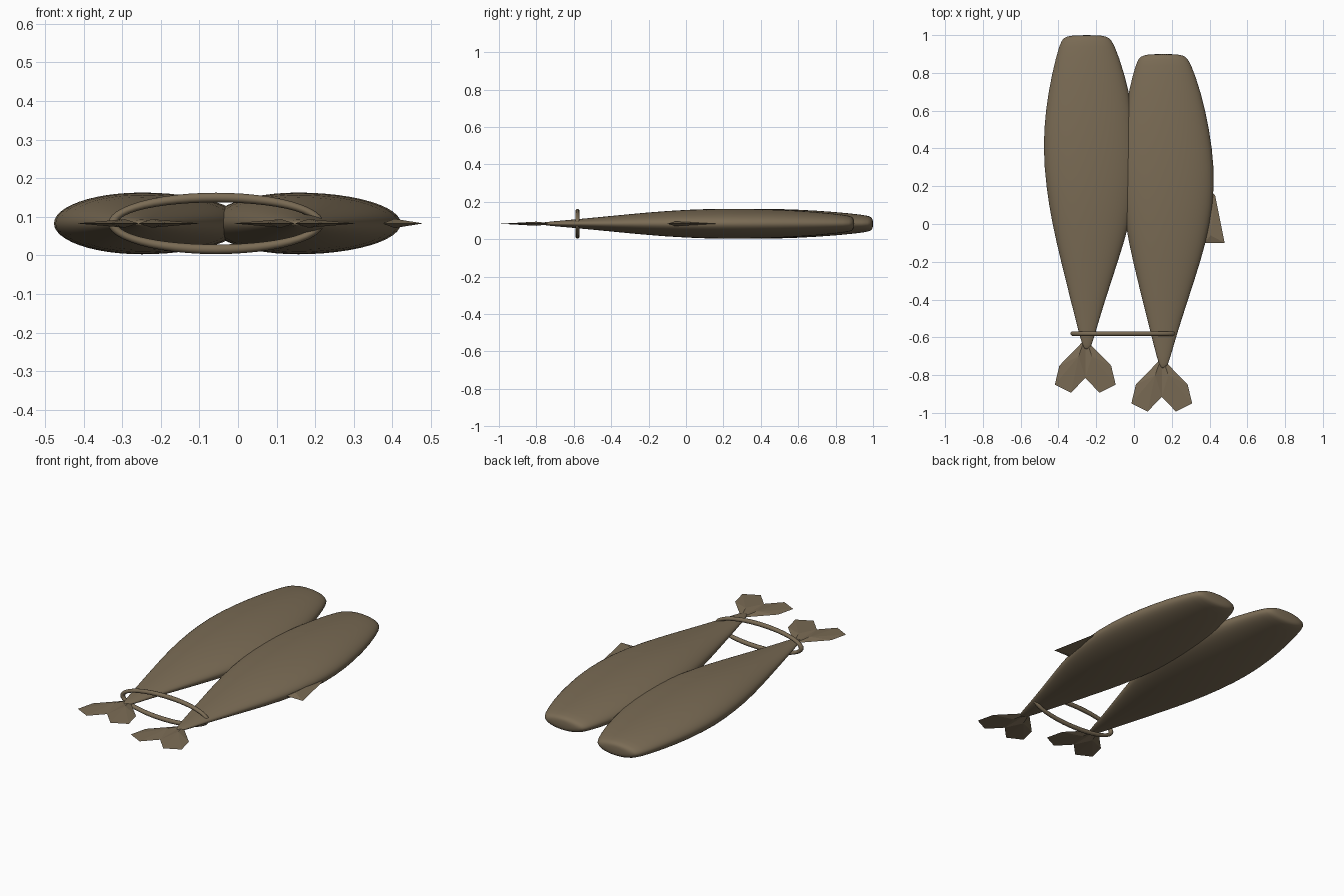
import bpy, bmesh, math

old = bpy.data.objects.get("Cube")
if old:
    bpy.data.objects.remove(old, do_unlink=True)

MID = 0.083  # height of the central plane
brown = bpy.data.materials.new("fish_brown")
brown.use_nodes = True
colour = (0.195, 0.148, 0.09, 1)
brown.diffuse_color = colour
brown.node_tree.nodes["Principled BSDF"].inputs["Base Color"].default_value = colour


def make_object(name, bm, location=(0, 0, 0), smooth=False):
    bmesh.ops.recalc_face_normals(bm, faces=bm.faces)
    for face in bm.faces:
        face.smooth = smooth
    mesh = bpy.data.meshes.new(name)
    bm.to_mesh(mesh)
    bm.free()
    mesh.materials.append(brown)
    obj = bpy.data.objects.new(name, mesh)
    obj.location = location
    bpy.context.collection.objects.link(obj)
    return obj


# Body stations: y, width to -x, width to +x, half height
STATIONS = [
    (0.998, 0.085, 0.085, 0.027), (0.988, 0.122, 0.118, 0.038),
    (0.96, 0.144, 0.144, 0.047), (0.8, 0.186, 0.202, 0.064),
    (0.6, 0.222, 0.247, 0.077), (0.4, 0.234, 0.274, 0.082),
    (0.2, 0.218, 0.268, 0.08), (0.0, 0.185, 0.229, 0.07),
    (-0.2, 0.137, 0.166, 0.052), (-0.4, 0.087, 0.099, 0.032),
    (-0.56, 0.046, 0.05, 0.017), (-0.65, 0.022, 0.025, 0.01),
]


def body(name, location, sides=24):
    bm = bmesh.new()
    rings = []
    for y, left, right, height in STATIONS:
        ring = []
        for i in range(sides):
            a = math.tau * i / sides
            c = math.cos(a)
            ring.append(bm.verts.new((c * (right if c > 0 else left), y, height * math.sin(a))))
        rings.append(ring)
    for a, b in zip(rings, rings[1:]):
        for i in range(sides):
            j = (i + 1) % sides
            bm.faces.new((a[i], a[j], b[j], b[i]))
    # Rounded nose and closed tail root
    for ring, y in ((rings[0], 1.0), (rings[-1], -0.67)):
        tip = bm.verts.new((0, y, 0))
        for i in range(sides):
            bm.faces.new((ring[i], ring[(i + 1) % sides], tip))
    obj = make_object(name, bm, location, True)
    sub = obj.modifiers.new("smooth_body", "SUBSURF")
    sub.levels = sub.render_levels = 1


def blade(bm, outline, ridge, thickness):
    """Thin fin: sharp outline rising to a ridge point on both sides."""
    rim = [bm.verts.new((x, y, 0)) for x, y in outline]
    for side in (-1, 1):
        top = bm.verts.new((*ridge, side * thickness))
        for i in range(len(rim)):
            bm.faces.new((rim[i], rim[(i + 1) % len(rim)], top))


# One tail lobe, mirrored for the other
LOBE = [(0, -0.6), (0.025, -0.635), (0.137, -0.75), (0.161, -0.85), (0.075, -0.893), (0, -0.815)]


def tail(name, location):
    bm = bmesh.new()
    for s in (-1, 1):
        blade(bm, [(s * x, y) for x, y in LOBE], (s * 0.035, -0.7), 0.011)
    make_object(name, bm, location)


def back_fin(name, location):
    bm = bmesh.new()
    blade(bm, [(0.22, 0.0), (0.245, 0.28), (0.275, 0.25), (0.325, 0.0)], (0.25, 0.04), 0.012)
    make_object(name, bm, location)


# Two fish side by side, the second set further forward
for label, x, y in (("right", -0.25, 0), ("left", 0.155, -0.1)):
    body(label + "_fish_body", (x, y, MID))
    tail(label + "_fish_tail", (x - 0.008, y, MID))
    back_fin(label + "_fish_fin", (x, y, MID))

# Oval ring tying the tails together
bm = bmesh.new()
SEGMENTS, TUBE = 48, 10
grid = []
for i in range(SEGMENTS):
    a = math.tau * i / SEGMENTS
    row = []
    for k in range(TUBE):
        t = math.tau * k / TUBE
        r = 0.0125 * math.cos(t)
        row.append(bm.verts.new(((0.267 + r) * math.cos(a), 0.0125 * math.sin(t),
                                 (0.067 + r) * math.sin(a))))
    grid.append(row)
for i in range(SEGMENTS):
    a, b = grid[i], grid[(i + 1) % SEGMENTS]
    for k in range(TUBE):
        m = (k + 1) % TUBE
        bm.faces.new((a[k], a[m], b[m], b[k]))
make_object("tail_ring", bm, (-0.057, -0.58, MID), True)
